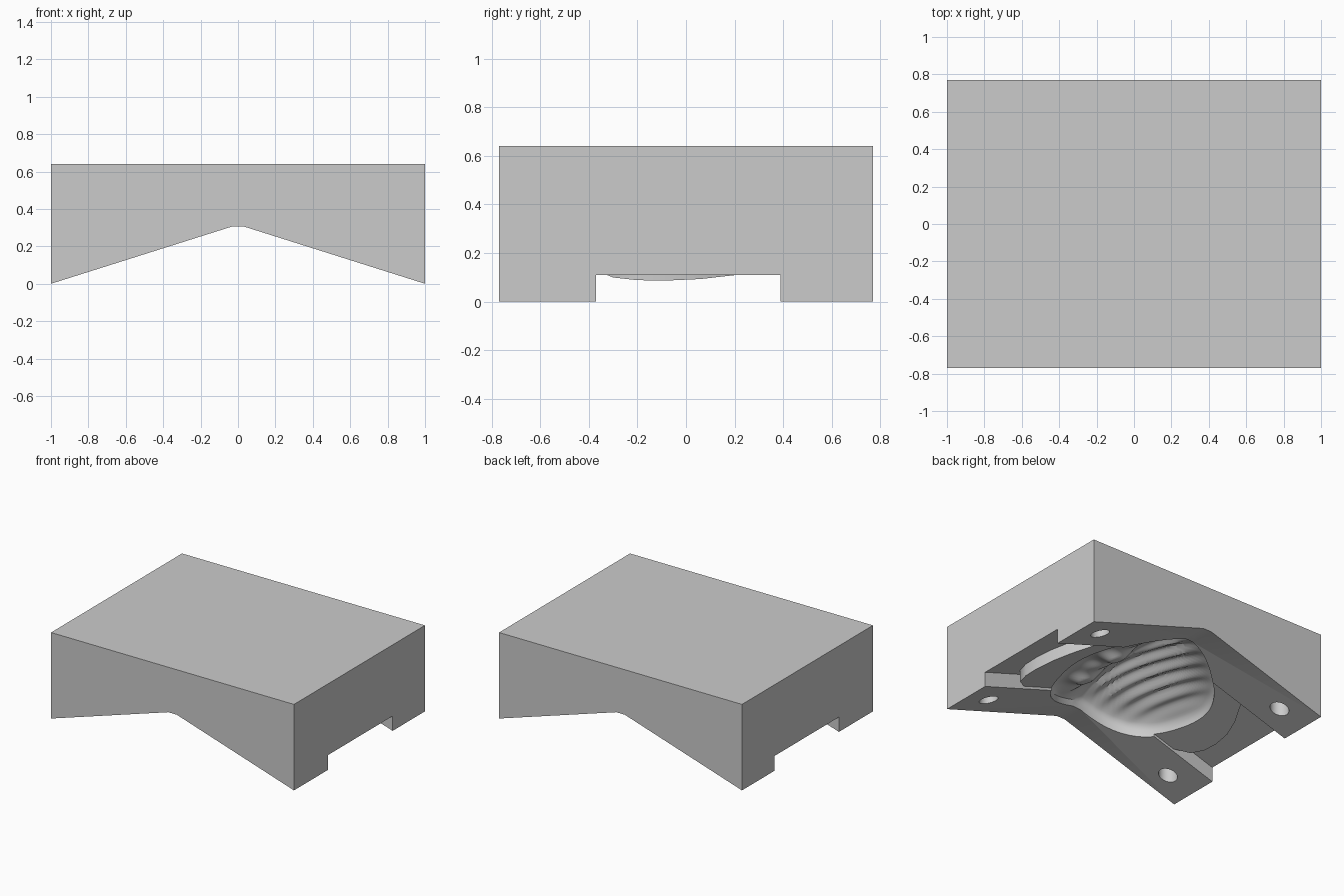
import bpy, bmesh, math

cube = bpy.data.objects.get("Cube")
if cube:
    bpy.data.objects.remove(cube, do_unlink=True)

HALF_Y, TOP, FLAT, PEAK = 0.77, 0.64, 0.035, 0.305
SLOPE = PEAK / (1 - FLAT)

grey = bpy.data.materials.new("plain_grey")
grey.use_nodes = True
grey.diffuse_color = (0.6, 0.6, 0.6, 1)
grey.node_tree.nodes["Principled BSDF"].inputs["Base Color"].default_value = (0.6, 0.6, 0.6, 1)


def parting(x):
    """Height of the roof-shaped underside."""
    return PEAK - SLOPE * max(abs(x) - FLAT, 0)


def slope(x):
    return PEAK - SLOPE * (abs(x) - FLAT)


def finish(name, bm):
    bmesh.ops.recalc_face_normals(bm, faces=bm.faces)
    mesh = bpy.data.meshes.new(name)
    bm.to_mesh(mesh)
    bm.free()
    mesh.materials.append(grey)
    obj = bpy.data.objects.new(name, mesh)
    bpy.context.collection.objects.link(obj)
    return obj


def prism(name, outline, low, high):
    """Closed solid over a plan outline, between two height functions."""
    bm = bmesh.new()
    a = [bm.verts.new((x, y, low(x))) for x, y in outline]
    b = [bm.verts.new((x, y, high(x))) for x, y in outline]
    bm.faces.new(a)
    bm.faces.new(b)
    for i in range(len(a)):
        j = (i + 1) % len(a)
        bm.faces.new((a[i], a[j], b[j], b[i]))
    return finish(name, bm)


# Block with a roof-shaped underside
bm = bmesh.new()
profile = [(-1, 0), (-FLAT, PEAK), (FLAT, PEAK), (1, 0), (1, TOP), (-1, TOP)]
face = bm.faces.new([bm.verts.new((x, -HALF_Y, z)) for x, z in profile])
ext = bmesh.ops.extrude_face_region(bm, geom=[face])
bmesh.ops.translate(bm, vec=(0, 2 * HALF_Y, 0),
                    verts=[v for v in ext["geom"] if isinstance(v, bmesh.types.BMVert)])
block = finish("mould_block", bm)

cutters = []

# End channels with a curved inner wall, and the shallow shelf inside it
arc = [(0.66, -0.37), (0.75, -0.3), (0.785, -0.2), (0.79, -0.08),
       (0.77, 0.06), (0.72, 0.2), (0.62, 0.39)]
for side, word in ((1, "left"), (-1, "right")):
    edge = [(side * x, y) for x, y in arc]
    outer = [(side * 1.05, 0.39), (side * 1.05, -0.37)]
    cutters.append(prism(word + "_channel_cutter", edge + outer,
                         lambda x: -0.2, lambda x: slope(x) + 0.11))
    inner = [(side * 0.2, 0.39), (side * 0.2, -0.37)]
    cutters.append(prism(word + "_shelf_cutter", edge + inner,
                         lambda x: -0.2, lambda x: slope(x) + 0.02))

# Registration holes
for sx in (-1, 1):
    for sy in (-1, 1):
        ring = [(sx * 0.79 + 0.064 * math.cos(k * math.tau / 32),
                 sy * 0.585 + 0.064 * math.sin(k * math.tau / 32)) for k in range(32)]
        cutters.append(prism("hole_cutter", ring, lambda x: -0.2, lambda x: 0.2))


# Sculpted cavity: rippled hollow on one side, lumpy ridge on the other
def cavity_top(x, y, r):
    bowl = math.sqrt(max(1 - r * r, 0))
    depth = 0.05 + 0.13 * bowl
    fade = min(1, 2.5 * (1 - r))
    if x < 0.05:
        depth += 0.016 * fade * math.sin(62 * (x + 0.12 * y) + 0.8 * math.sin(5 * y)) * min(1, (0.05 - x) * 8)
    ridge = math.exp(-((x - 0.22 - 0.1 * y) / 0.12) ** 2)
    lumps = 0.13 + 0.025 * math.sin(17 * y) + 0.012 * math.sin(31 * y + 20 * x)
    depth -= ridge * lumps * bowl
    return parting(x) + max(depth, 0.035)


bm = bmesh.new()
SEG, RINGS = 120, 44
top_centre = bm.verts.new((0, 0, cavity_top(0, 0, 0)))
rings = []
for i in range(1, RINGS + 1):
    r = i / RINGS
    ring = []
    for k in range(SEG):
        a = k * math.tau / SEG
        reach = 0.575 + 0.03 * math.cos(2 * a - 2.2) + 0.012 * math.sin(5 * a)
        x, y = reach * r * math.cos(a) - 0.01, reach * r * math.sin(a) - 0.02
        ring.append(bm.verts.new((x, y, cavity_top(x, y, r))))
    rings.append(ring)
rings.append([bm.verts.new((v.co.x, v.co.y, -0.2)) for v in rings[-1]])
bm.faces.new(rings[-1])
for k in range(SEG):
    n = (k + 1) % SEG
    bm.faces.new((top_centre, rings[0][k], rings[0][n]))
    for p, q in zip(rings, rings[1:]):
        bm.faces.new((p[k], q[k], q[n], p[n]))
cutters.append(finish("cavity_cutter", bm))

# Carve everything out of the block
for cutter in cutters:
    cutter.hide_render = True
    cutter.hide_set(True)
    mod = block.modifiers.new(cutter.name, "BOOLEAN")
    mod.operation = "DIFFERENCE"
    mod.solver = "EXACT"
    mod.object = cutter

bpy.context.view_layer.objects.active = block
block.select_set(True)
for mod in list(block.modifiers):
    bpy.ops.object.modifier_apply(modifier=mod.name)
for cutter in cutters:
    bpy.data.objects.remove(cutter, do_unlink=True)
bpy.ops.object.shade_smooth_by_angle(angle=math.radians(35))
